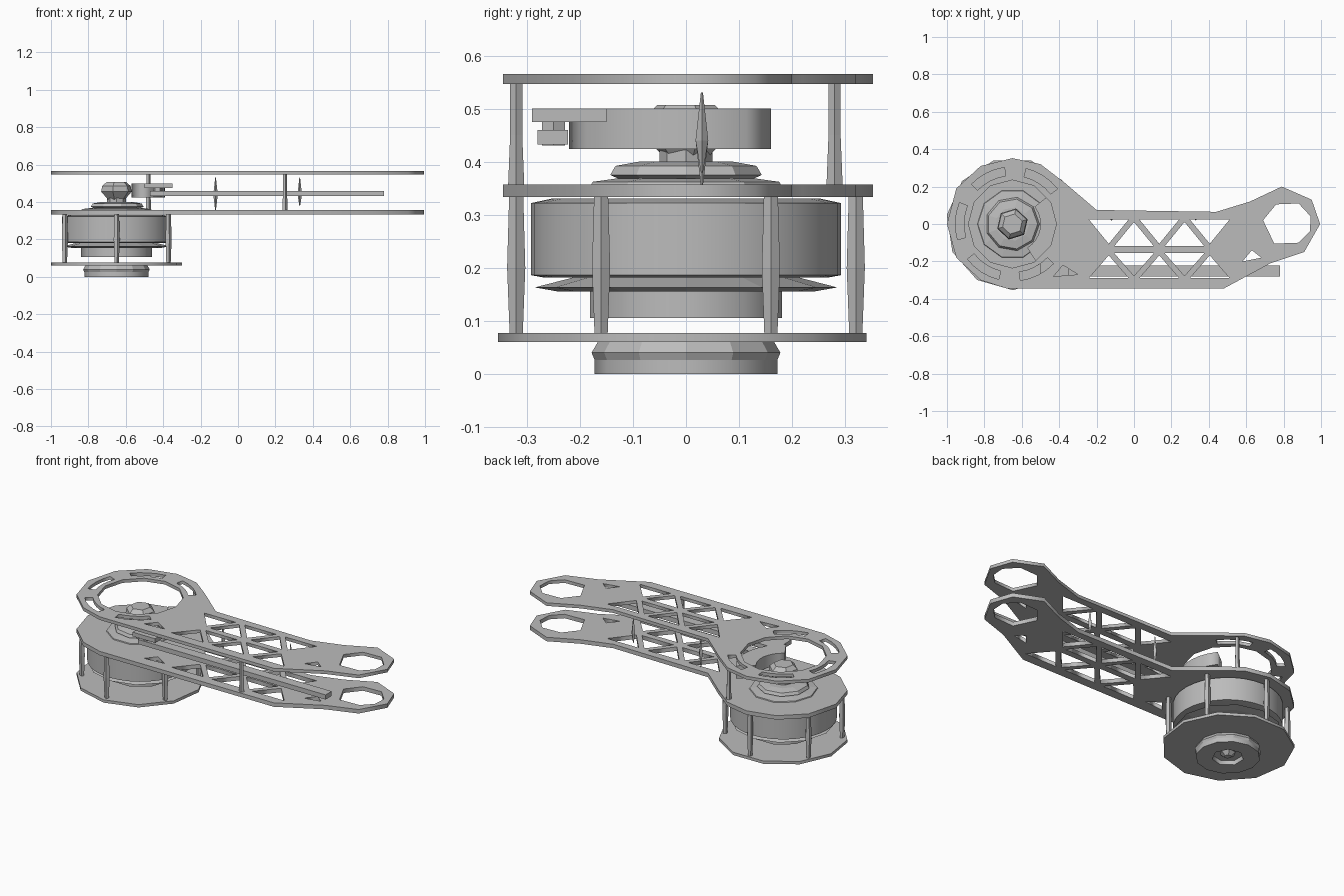
import bpy, math
from mathutils import Vector

cube = bpy.data.objects.get("Cube")
if cube:
    bpy.data.objects.remove(cube, do_unlink=True)

grey = bpy.data.materials.new("plain grey")
grey.use_nodes = True
GREY = (0.5, 0.5, 0.5, 1)
grey.diffuse_color = GREY
grey.node_tree.nodes["Principled BSDF"].inputs["Base Color"].default_value = GREY

AXIS_X = -0.65  # motor axis


def ring(radius, sides, phase=0.0, cx=AXIS_X, cy=0.0):
    return [(cx + radius * math.cos(phase + math.tau * i / sides),
             cy + radius * math.sin(phase + math.tau * i / sides)) for i in range(sides)]


def arc_slot(r_in, r_out, start, end, steps=4):
    """Closed outline of an arc-shaped slot around the motor axis."""
    angles = [math.radians(start + (end - start) * i / steps) for i in range(steps + 1)]
    outer = [(AXIS_X + r_out * math.cos(a), r_out * math.sin(a)) for a in angles]
    inner = [(AXIS_X + r_in * math.cos(a), r_in * math.sin(a)) for a in reversed(angles)]
    return outer + inner


def plate(name, outlines, z0, z1):
    """Flat plate: first outline is the rim, the others are holes."""
    curve = bpy.data.curves.new(name, 'CURVE')
    curve.dimensions = '2D'
    curve.fill_mode = 'BOTH'
    curve.extrude = (z1 - z0) / 2
    for points in outlines:
        spline = curve.splines.new('POLY')
        spline.points.add(len(points) - 1)
        for p, (x, y) in zip(spline.points, points):
            p.co = (x, y, 0, 1)
        spline.use_cyclic_u = True
    obj = bpy.data.objects.new(name, curve)
    obj.location.z = (z0 + z1) / 2
    bpy.context.collection.objects.link(obj)
    curve.materials.append(grey)
    bpy.ops.object.select_all(action='DESELECT')
    obj.select_set(True)
    bpy.context.view_layer.objects.active = obj
    bpy.ops.object.convert(target='MESH')
    return obj


def lathe(name, profile, sides, smooth=False, cx=AXIS_X, cy=0.0, phase=0.0):
    """Solid turned from (radius, height) pairs, bottom to top."""
    verts, faces = [], []
    for r, z in profile:
        verts += [(x, y, z) for x, y in ring(r, sides, phase, cx, cy)]
    for k in range(len(profile) - 1):
        for i in range(sides):
            a, b = k * sides + i, k * sides + (i + 1) % sides
            faces.append((a, b, b + sides, a + sides))
    last = (len(profile) - 1) * sides
    faces.append(tuple(reversed(range(sides))))
    faces.append(tuple(range(last, last + sides)))
    mesh = bpy.data.meshes.new(name)
    mesh.from_pydata(verts, [], faces)
    mesh.materials.append(grey)
    obj = bpy.data.objects.new(name, mesh)
    bpy.context.collection.objects.link(obj)
    if smooth:
        bpy.ops.object.select_all(action='DESELECT')
        obj.select_set(True)
        bpy.context.view_layer.objects.active = obj
        bpy.ops.object.shade_smooth_by_angle(angle=math.radians(35))
    return obj


def box(name, low, high):
    low, high = Vector(low), Vector(high)
    bpy.ops.mesh.primitive_cube_add(size=1, location=(low + high) / 2)
    obj = bpy.context.object
    obj.name = name
    obj.scale = high - low
    obj.data.materials.append(grey)
    return obj


def shrink(points, factor):
    """Pull a hole in towards its centre, leaving struts around it."""
    cx = sum(p[0] for p in points) / len(points)
    cy = sum(p[1] for p in points) / len(points)
    return [(cx + (x - cx) * factor, cy + (y - cy) * factor) for x, y in points]


# Leg side plate: round motor end, straight neck, rounded foot end
rim = [(-0.37, 0.22), (-0.5, 0.32), (-0.65, 0.352), (-0.82, 0.31), (-0.95, 0.19),
       (-1, 0), (-0.95, -0.18), (-0.82, -0.3), (-0.68, -0.345), (0.48, -0.345),
       (0.73, -0.21), (0.91, -0.15), (0.995, 0), (0.95, 0.13), (0.79, 0.2),
       (0.62, 0.12), (0.44, 0.065), (-0.2, 0.075)]
foot_hole = [(0.69, 0.02), (0.76, 0.105), (0.88, 0.11), (0.945, 0.04),
             (0.94, -0.04), (0.88, -0.1), (0.75, -0.105)]

# Truss openings: zigzag triangles in two mirrored rows
outer_x = [-0.27, 0.0, 0.27, 0.54]
inner_x = [-0.135, 0.135, 0.405]
openings = []
for outer_y, inner_y in ((0.035, -0.13), (-0.3, -0.145)):
    for i, x in enumerate(inner_x):
        openings.append([(outer_x[i], outer_y), (outer_x[i + 1], outer_y), (x, inner_y)])
        if i:
            openings.append([(inner_x[i - 1], inner_y), (x, inner_y), (outer_x[i], outer_y)])
openings = [shrink(tri, 0.78) for tri in openings]
openings.append([(-0.43, -0.28), (-0.3, -0.27), (-0.38, -0.22)])
openings.append([(0.58, -0.2), (0.68, -0.18), (0.63, -0.14)])

slots = [arc_slot(0.26, 0.305, a + 8, a + 46) for a in range(30, 330, 60)]
plate("upper_leg_plate", [rim, foot_hole, ring(0.235, 12)] + slots + openings, 0.546, 0.565)
plate("lower_leg_plate", [rim, foot_hole, ring(0.13, 10)] + openings, 0.333, 0.357)

# Motor housing
plate("base_plate", [ring(0.354, 11, 0.15)], 0.06, 0.077)
plate("bottom_boss_rim", [ring(0.172, 12), ring(0.085, 7)], 0.0, 0.028)
lathe("bottom_boss", [(0.172, 0.026), (0.178, 0.04), (0.165, 0.062)], 12)
lathe("boss_pin", [(0.02, 0.005), (0.045, 0.028)], 6)
lathe("motor_drum", [(0.27, 0.182), (0.292, 0.186), (0.292, 0.322), (0.25, 0.331)], 32, smooth=True)
lathe("motor_skirt", [(0.24, 0.155), (0.285, 0.163), (0.25, 0.172), (0.2, 0.185)], 12)
plate("rotor_ring", [ring(0.19, 10), ring(0.12, 10)], 0.105, 0.156)

# Six standoffs around the motor
for i in range(6):
    a = math.radians(30 + 60 * i)
    lathe("motor_standoff", [(0.013, 0.075), (0.018, 0.2), (0.014, 0.335)], 5,
          cx=AXIS_X + 0.32 * math.cos(a), cy=0.32 * math.sin(a))

# Gear stack and hub above the lower plate
lathe("output_flange", [(0.19, 0.352), (0.185, 0.362), (0.14, 0.368)], 10)
lathe("output_gear", [(0.125, 0.366), (0.145, 0.375), (0.135, 0.392), (0.09, 0.4)], 9)
lathe("hub_neck", [(0.05, 0.395), (0.05, 0.422)], 8)
lathe("hub_knob", [(0.04, 0.405), (0.085, 0.455), (0.08, 0.485), (0.055, 0.507)], 6, phase=0.3)

# Crank segment, its tab and the push rod
plate("crank_segment", [arc_slot(0.15, 0.26, -58, 38, 8)], 0.424, 0.5)
box("crank_tab", (-0.5, -0.29, 0.475), (-0.35, -0.15, 0.5))
lathe("crank_pin", [(0.025, 0.43), (0.025, 0.48)], 6, cx=-0.43, cy=-0.25)
box("push_rod", (-0.47, -0.28, 0.432), (0.78, -0.222, 0.46))

# Posts between the two leg plates
for x, y in ((0.25, -0.32), (-0.48, 0.28)):
    lathe("plate_post", [(0.016, 0.355), (0.012, 0.45), (0.012, 0.548)], 5, cx=x, cy=y)
for x, z0, z1 in ((-0.12, 0.355, 0.53), (0.33, 0.38, 0.53)):
    lathe("thin_spindle", [(0.002, z0), (0.012, 0.44), (0.002, z1)], 4, cx=x, cy=0.03)
